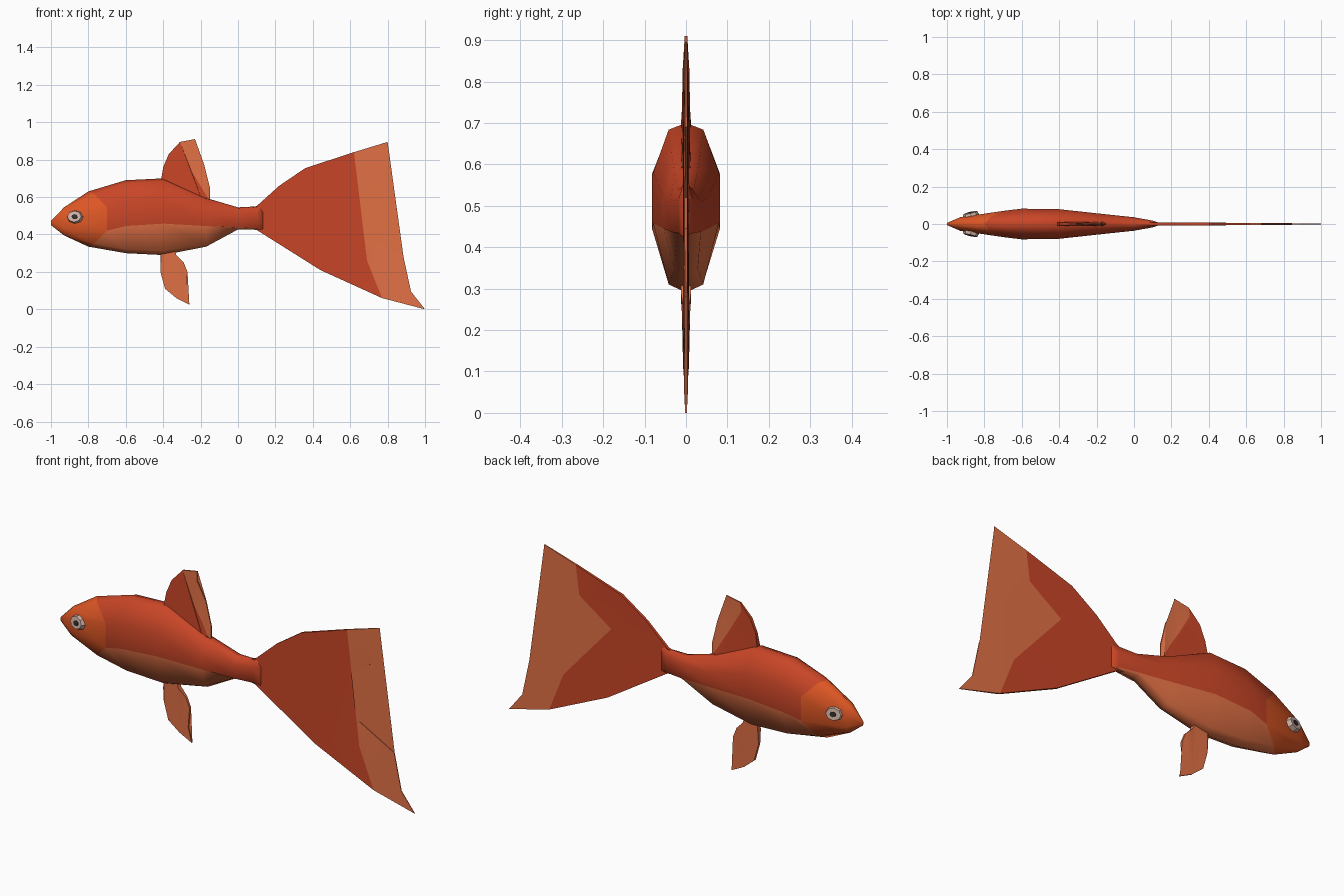
import bpy, bmesh, math

cube = bpy.data.objects.get("Cube")
if cube:
    bpy.data.objects.remove(cube)


def material(name, rgb):
    m = bpy.data.materials.new(name)
    m.use_nodes = True
    m.diffuse_color = (*rgb, 1)
    m.node_tree.nodes["Principled BSDF"].inputs["Base Color"].default_value = (*rgb, 1)
    return m


RED = material("body red", (0.58, 0.06, 0.02))
LIGHT = material("fin coral", (0.76, 0.165, 0.06))
ORANGE = material("head orange", (0.74, 0.095, 0.018))
WHITE = material("eye white", (0.65, 0.45, 0.38))
BLACK = material("pupil black", (0.03, 0.025, 0.025))


def finish(bm, name, mats, angle):
    bmesh.ops.recalc_face_normals(bm, faces=bm.faces)
    mesh = bpy.data.meshes.new(name)
    bm.to_mesh(mesh)
    bm.free()
    for m in mats:
        mesh.materials.append(m)
    ob = bpy.data.objects.new(name, mesh)
    bpy.context.collection.objects.link(ob)
    bpy.ops.object.select_all(action="DESELECT")
    ob.select_set(True)
    bpy.context.view_layer.objects.active = ob
    bpy.ops.object.shade_smooth_by_angle(angle=math.radians(angle))
    return ob


# Body: rings of (x, bottom, belly line, top, half width, backward bow)
stations = [
    (-1.0, .450, .458, .472, .006, 0),
    (-.93, .395, .435, .545, .036, 0),
    (-.80, .335, .420, .630, .070, .1),
    (-.60, .300, .445, .690, .082, 0),
    (-.40, .290, .458, .700, .079, 0),
    (-.17, .335, .445, .595, .054, 0),
    (0.0, .427, .437, .545, .036, 0),
    (.10, .425, .434, .550, .018, 0),
    (.14, .410, .430, .570, .005, 0),
]


def ring(x, low, belly, top, w, bow):
    h = top - low
    half = [(0, top, 0), (.53, top - .04 * h, .3), (1, top - .29 * h, 1),
            (1, belly, 1), (.53, low + .05 * h, .3), (0, low, 0)]
    side = [(x + bow * b, -w * f, z) for f, z, b in half]
    return side + [(px, -py, pz) for px, py, pz in side[4:0:-1]]


bm = bmesh.new()
rings = [[bm.verts.new(p) for p in ring(*s)] for s in stations]
for i, (a, b) in enumerate(zip(rings, rings[1:])):
    for k in range(len(a)):
        n = (k + 1) % len(a)
        f = bm.faces.new((a[k], a[n], b[n], b[k]))
        under = 3 <= k <= 6
        f.material_index = 1 if i < 2 else (2 if under and i < 7 else 0)
bm.faces.new(rings[0]).material_index = 1
bm.faces.new(rings[-1])
finish(bm, "body", [RED, ORANGE, LIGHT], 75)


# Thin fins: a red part and a coral part that share a dividing line
def fin(name, patches):
    bm = bmesh.new()
    verts = {}

    def pair(p):
        x, z, t = p
        if (x, z) not in verts:
            verts[x, z] = [bm.verts.new((x, s * t, z)) for s in (-1, 1)]
        return verts[x, z]

    edges = {}
    for mat, pts in patches:
        pairs = [pair(p) for p in pts]
        for s in (0, 1):
            bm.faces.new([q[s] for q in pairs]).material_index = mat
        for p, q in zip(pts, pts[1:] + pts[:1]):
            edges.setdefault(frozenset((p, q)), []).append((pair(p), pair(q), mat))
    for uses in edges.values():
        if len(uses) == 1:
            a, b, mat = uses[0]
            bm.faces.new((a[0], b[0], b[1], a[1])).material_index = mat
    bmesh.ops.triangulate(bm, faces=[f for f in bm.faces if len(f.verts) > 4])
    return finish(bm, name, [RED, LIGHT], 40)


def chain(t, *pts):
    return [(x, z, t) for x, z in pts]


# Tail fin
upper = chain(.007, (.06, .54), (.10, .552), (.22, .66), (.36, .755))
lower = chain(.007, (.44, .21), (.10, .424), (.06, .43))
divide = chain(.005, (.62, .84), (.60, .69), (.42, .565), (.38, .50),
               (.42, .41), (.69, .26), (.77, .06))
rim = chain(.002, (1.0, 0), (.925, .095), (.885, .28), (.69, .385), (.50, .445),
            (.51, .52), (.61, .60), (.745, .69), (.74, .815), (.80, .895))
fin("tail_fin", [(0, upper + divide + lower), (1, divide + rim)])

# Dorsal fin
front = chain(.012, (-.18, .55), (-.40, .62), (-.41, .70)) + \
    chain(.008, (-.40, .76), (-.37, .83))
split = chain(.004, (-.31, .895), (-.315, .85), (-.25, .74), (-.20, .66)) + \
    chain(.01, (-.165, .60))
back = chain(.003, (-.15, .57), (-.15, .65), (-.18, .77), (-.23, .86), (-.23, .91))
fin("dorsal_fin", [(0, front + split), (1, split + back)])

# Belly fin
fin("belly_fin", [(1, chain(.012, (-.34, .33), (-.41, .33), (-.415, .27)) +
                   chain(.007, (-.415, .20), (-.39, .11)) +
                   chain(.003, (-.33, .06), (-.26, .025), (-.28, .10)) +
                   chain(.006, (-.27, .20), (-.29, .25)) +
                   chain(.012, (-.33, .29)))])


# Eyes: faceted discs lying along the cheeks, each with a raised pupil
def disc(name, side, mat, y, radius, depth):
    bm = bmesh.new()
    bmesh.ops.create_cone(bm, cap_ends=True, segments=8, radius1=radius,
                          radius2=radius * .85, depth=depth)
    ob = finish(bm, name, [mat], 30)
    ob.scale = (1, .8, 1)
    ob.location = (-.873, side * y, .495)
    ob.rotation_euler = (-side * math.radians(82), 0, side * math.radians(13))


for label, side in (("left", 1), ("right", -1)):
    disc(label + "_eye", side, WHITE, .05, .045, .022)
    disc(label + "_pupil", side, BLACK, .058, .019, .012)
